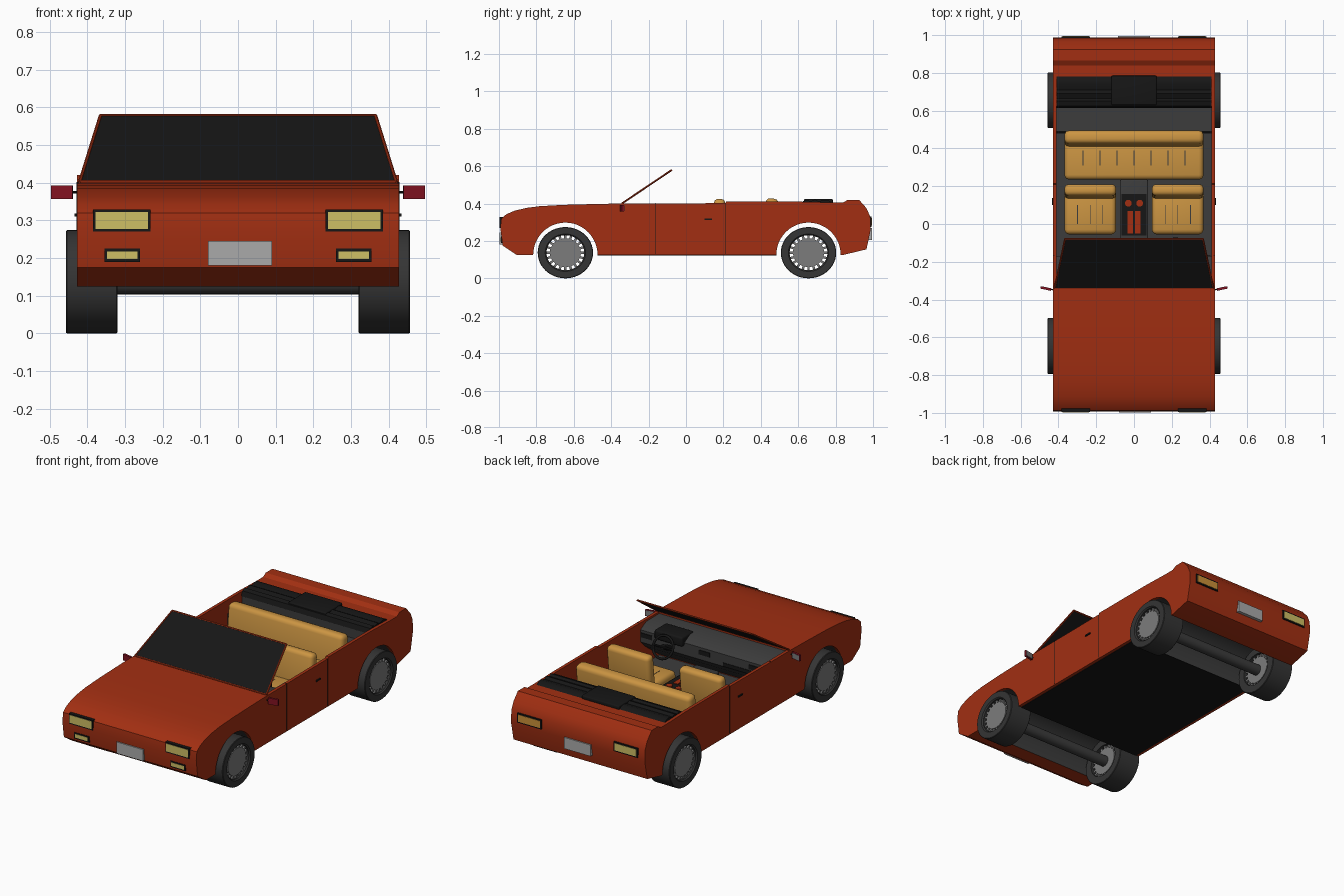
import bpy, bmesh, math
from mathutils import Matrix, Vector

if "Cube" in bpy.data.objects:
    bpy.data.objects.remove(bpy.data.objects["Cube"])

def material(name, *rgb):
    m = bpy.data.materials.new(name)
    m.diffuse_color = (*rgb, 1)
    m.use_nodes = True
    m.node_tree.nodes["Principled BSDF"].inputs["Base Color"].default_value = m.diffuse_color
    return m

RED = material("red_paint", 0.36, 0.028, 0.006)
WINE = material("mirror_red", 0.22, 0.006, 0.015)
BLACK = material("black", 0.008, 0.008, 0.008)
DARK = material("dark_grey", 0.045, 0.045, 0.045)
TYRE = material("tyre", 0.035, 0.035, 0.035)
METAL = material("metal", 0.2, 0.2, 0.2)
PLATE = material("plate", 0.4, 0.4, 0.4)
TAN = material("tan_leather", 0.6, 0.3, 0.055)
LENS = material("yellow_lens", 0.62, 0.52, 0.13)
AMBER = material("amber_lens", 0.6, 0.28, 0.04)

def finish(name, bm, mat, smooth=30):
    bmesh.ops.recalc_face_normals(bm, faces=bm.faces)
    me = bpy.data.meshes.new(name)
    bm.to_mesh(me)
    bm.free()
    ob = bpy.data.objects.new(name, me)
    bpy.context.collection.objects.link(ob)
    me.materials.append(mat)
    if smooth:
        bpy.ops.object.select_all(action='DESELECT')
        ob.select_set(True)
        bpy.context.view_layer.objects.active = ob
        bpy.ops.object.shade_smooth_by_angle(angle=math.radians(smooth))
    return ob

def box(name, x, y, z, mat, bevel=0, tilt=0):
    bm = bmesh.new()
    bmesh.ops.create_cube(bm, size=1)
    bmesh.ops.scale(bm, vec=(x[1]-x[0], y[1]-y[0], z[1]-z[0]), verts=bm.verts)
    if bevel:
        bmesh.ops.bevel(bm, geom=bm.edges[:], offset=bevel, segments=3, profile=0.5, affect='EDGES')
    bmesh.ops.rotate(bm, matrix=Matrix.Rotation(tilt, 3, 'X'), verts=bm.verts)
    bmesh.ops.translate(bm, vec=(sum(x)/2, sum(y)/2, sum(z)/2), verts=bm.verts)
    return finish(name, bm, mat, 40 if bevel else 0)

def extrude(name, pts, x0, x1, mat):
    """Side profile of (y, z) points, extruded across x."""
    bm = bmesh.new()
    f = bm.faces.new([bm.verts.new((x0, *p)) for p in pts])
    r = bmesh.ops.extrude_face_region(bm, geom=[f])
    bmesh.ops.translate(bm, vec=(x1-x0, 0, 0), verts=[v for v in r["geom"] if isinstance(v, bmesh.types.BMVert)])
    return finish(name, bm, mat)

def rod(name, a, b, radius, mat, sides=24):
    a, b = Vector(a), Vector(b)
    bm = bmesh.new()
    rot = (b-a).to_track_quat('Z', 'Y').to_matrix().to_4x4()
    bmesh.ops.create_cone(bm, cap_ends=True, segments=sides, radius1=radius, radius2=radius,
                          depth=(b-a).length, matrix=Matrix.Translation((a+b)/2) @ rot)
    return finish(name, bm, mat)

def arch(cy):
    """Wheel arch along the sill, running from rear to front."""
    return [(cy + 0.172*math.cos(math.pi*i/24), 0.125 + 0.173*math.sin(math.pi*i/24)) for i in range(25)]

def span(s, a, b):
    return tuple(sorted((s*a, s*b)))

FRONT, REAR = -0.645, 0.655
nose = [(-0.905, 0.125), (-0.98, 0.175), (-0.993, 0.27), (-0.987, 0.32), (-0.96, 0.343), (-0.915, 0.362),
        (-0.85, 0.377), (-0.78, 0.386), (-0.65, 0.393), (-0.46, 0.398), (-0.34, 0.4)]
tail = [(0.78, 0.405), (0.84, 0.405), (0.865, 0.42), (0.925, 0.42), (0.965, 0.375), (0.985, 0.33),
        (0.987, 0.26), (0.965, 0.155), (0.84, 0.125)]

# Body: two side panels with the front and rear clips between them
sides = nose + [(-0.165, 0.4), (0.21, 0.402), (0.215, 0.41), (0.6, 0.41)] + tail + arch(REAR) + arch(FRONT)
for s, n in ((1, "left"), (-1, "right")):
    extrude(n + "_side_panel", sides, s*0.41, s*0.428, RED)
hood = extrude("hood_and_nose", nose + [(-0.34, 0.125)] + arch(FRONT), -0.41, 0.41, RED)
trunk = extrude("trunk_and_tail", [(0.483, 0.125), (0.49, 0.33), (0.62, 0.33), (0.62, 0.39), (0.78, 0.39)]
                + tail + arch(REAR), -0.41, 0.41, RED)
# Dark wheel wells, and the dark shelf behind the rear seat
for ob in (hood, trunk):
    ob.data.materials.append(DARK)
    for p in ob.data.polygons:
        c = p.center
        well = min(math.hypot(c.y-w, c.z-0.125) for w in (FRONT, REAR)) < 0.176
        shelf = ob is trunk and c.y < 0.77
        if abs(p.normal.x) < 0.5 and (well or shelf):
            p.material_index = 1
box("floor_pan", (-0.41, 0.41), (-0.472, 0.483), (0.122, 0.14), BLACK)
box("cabin_floor", (-0.41, 0.41), (-0.34, 0.483), (0.138, 0.15), DARK)

# Folded soft top
extrude("folded_roof", [(0.615, 0.385), (0.625, 0.412), (0.65, 0.42), (0.665, 0.411), (0.69, 0.421),
                        (0.71, 0.411), (0.74, 0.42), (0.765, 0.415), (0.785, 0.4), (0.785, 0.385)],
        -0.41, 0.41, BLACK)
box("folded_roof_centre", (-0.12, 0.12), (0.63, 0.785), (0.4, 0.424), BLACK, 0.006)

# Windscreen glass and frame
def pane(name, pts, thick, mat):
    bm = bmesh.new()
    bm.faces.new([bm.verts.new(p) for p in pts])
    ob = finish(name, bm, mat, 0)
    m = ob.modifiers.new("thickness", 'SOLIDIFY')
    m.thickness, m.offset = thick, 0
pts = [(-0.42, -0.34, 0.402), (0.42, -0.34, 0.402), (0.365, -0.078, 0.578), (-0.365, -0.078, 0.578)]
pane("windscreen", pts, 0.004, BLACK)
for i in range(4):
    rod("windscreen_frame", pts[i], pts[(i+1) % 4], 0.005, RED, 8)

# Wheels: tyre ring, hub and a ring of spokes with see-through gaps
SQUASH = 0.137/0.148
def wheel(s, cy):
    def place(bm):
        bmesh.ops.scale(bm, vec=(s, 1, SQUASH), verts=bm.verts)
        bmesh.ops.translate(bm, vec=(0, cy, 0.137), verts=bm.verts)
    bm = bmesh.new()
    prof = [(0.32, 0.101), (0.32, 0.145), (0.323, 0.148), (0.454, 0.148), (0.457, 0.145), (0.457, 0.108), (0.45, 0.101)]
    vs = [bm.verts.new((x, 0, r)) for x, r in prof]
    es = [bm.edges.new((vs[i], vs[(i+1) % len(vs)])) for i in range(len(vs))]
    bmesh.ops.spin(bm, geom=vs+es, cent=(0, 0, 0), axis=(1, 0, 0), angle=2*math.pi, steps=48)
    bmesh.ops.remove_doubles(bm, verts=bm.verts, dist=0.0005)
    place(bm)
    finish("tyre", bm, TYRE)
    bm = bmesh.new()
    bmesh.ops.create_cone(bm, cap_ends=True, segments=48, radius1=0.083, radius2=0.083, depth=0.115,
                          matrix=Matrix.Translation((0.387, 0, 0)) @ Matrix.Rotation(math.pi/2, 4, 'Y'))
    for i in range(20):
        bmesh.ops.create_cube(bm, size=1, matrix=Matrix.Rotation(i*math.pi/10, 4, 'X')
                              @ Matrix.Translation((0.387, 0, 0.092)) @ Matrix.Diagonal((0.11, 0.013, 0.024, 1)))
    place(bm)
    finish("wheel_rim", bm, METAL)
for cy in (FRONT, REAR):
    for s in (1, -1):
        wheel(s, cy)
    rod("axle", (-0.33, cy, 0.135), (0.33, cy, 0.135), 0.031, DARK)

# Lights, plates, mirrors and door details
def light(name, x, z, y, lens):
    d = 1 if y > 0 else -1
    box(name + "_frame", x, span(d, abs(y)-0.03, abs(y)), z, BLACK)
    box(name + "_lens", (x[0]+0.007, x[1]-0.007), span(d, abs(y)-0.03, abs(y)+0.002),
        (z[0]+0.007, z[1]-0.007), lens)
for s in (1, -1):
    light("headlight", span(s, 0.232, 0.385), (0.27, 0.329), -0.996, LENS)
    light("fog_light", span(s, 0.26, 0.355), (0.19, 0.225), -0.99, LENS)
    light("tail_light", span(s, 0.232, 0.385), (0.275, 0.33), 0.993, AMBER if s > 0 else LENS)
    rod("mirror_arm", (s*0.42, -0.35, 0.375), (s*0.445, -0.345, 0.375), 0.003, BLACK, 8)
    m = box("side_mirror", (-0.029, 0.029), (-0.006, 0.006), (-0.018, 0.018), WINE)
    g = box("mirror_glass", (-0.026, 0.026), (0.006, 0.0075), (-0.015, 0.015), METAL)
    for o in (m, g):
        o.location, o.rotation_euler = (s*0.467, -0.342, 0.375), (0, 0, s*0.2)
    for y in (-0.165, 0.21):
        box("door_seam", span(s, 0.42, 0.4285), (y-0.0015, y+0.0015), (0.13, 0.402), BLACK)
    box("door_handle", span(s, 0.42, 0.434), (0.1, 0.138), (0.311, 0.319), BLACK)
box("front_plate", (-0.08, 0.09), (-0.997, -0.96), (0.18, 0.246), PLATE)
box("rear_plate", (-0.085, 0.085), (0.96, 0.994), (0.205, 0.27), PLATE)

# Seats
for s in (1, -1):
    box("front_seat_cushion", span(s, 0.095, 0.368), (-0.055, 0.17), (0.15, 0.255), TAN, 0.025)
    box("front_seat_back", span(s, 0.095, 0.368), (0.14, 0.2), (0.18, 0.425), TAN, 0.022, -0.1)
    for i in range(3):
        x = s*(0.165 + 0.067*i)
        box("seat_stitch", (x-0.0015, x+0.0015), (0.0, 0.1), (0.25, 0.256), DARK)
box("rear_seat_cushion", (-0.368, 0.368), (0.235, 0.46), (0.15, 0.265), TAN, 0.025)
box("rear_seat_back", (-0.368, 0.368), (0.415, 0.485), (0.18, 0.427), TAN, 0.024, -0.1)
for i in range(7):
    x = -0.27 + 0.09*i
    box("rear_seat_stitch", (x-0.0015, x+0.0015), (0.31, 0.39), (0.26, 0.266), DARK)

# Dashboard, steering wheel and centre console
extrude("dashboard", [(-0.345, 0.39), (-0.22, 0.388), (-0.17, 0.36), (-0.17, 0.29), (-0.21, 0.25), (-0.345, 0.15)],
        -0.41, 0.41, DARK)
box("instrument_hood", (0.13, 0.31), (-0.26, -0.15), (0.34, 0.395), BLACK, 0.01)
for x in (-0.32, 0.0, 0.37):
    box("air_vent", (x-0.035, x+0.035), (-0.19, -0.166), (0.32, 0.345), BLACK)
box("glove_box", (-0.3, -0.12), (-0.19, -0.167), (0.292, 0.312), BLACK)
bpy.ops.mesh.primitive_torus_add(major_radius=0.062, minor_radius=0.007, major_segments=32, minor_segments=8,
                                 location=(0.22, -0.105, 0.335), rotation=(math.radians(-65), 0, 0))
ring = bpy.context.object
ring.name = "steering_wheel"
ring.data.materials.append(BLACK)
bpy.ops.object.shade_smooth()
rod("steering_column", (0.22, -0.19, 0.297), (0.22, -0.103, 0.337), 0.015, BLACK)
rod("steering_spoke", (0.16, -0.105, 0.335), (0.28, -0.105, 0.335), 0.006, BLACK, 8)
box("centre_console", (-0.075, 0.075), (-0.2, 0.235), (0.14, 0.24), DARK, 0.008)
box("console_tray", (-0.065, 0.065), (-0.06, 0.16), (0.235, 0.243), BLACK)
for s in (1, -1):
    box("console_inset", span(s, 0.004, 0.035), (-0.05, 0.07), (0.235, 0.247), RED)
    rod("console_knob", (s*0.03, 0.11, 0.235), (s*0.03, 0.11, 0.25), 0.018, RED)
